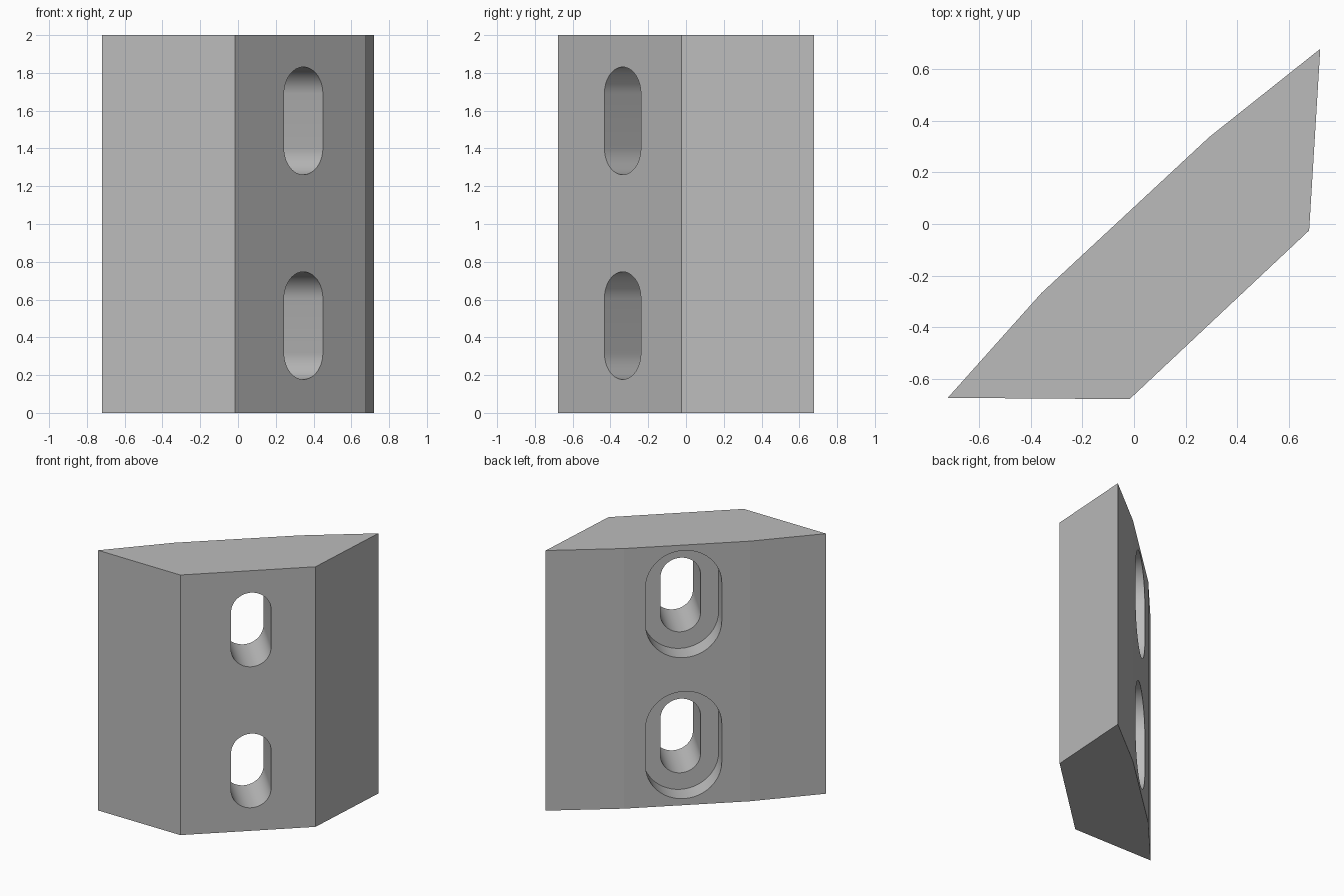
import bpy
import bmesh
import math
from mathutils import Vector, Matrix

cube = bpy.data.objects.get("Cube")
if cube:
    bpy.data.objects.remove(cube, do_unlink=True)

grey = bpy.data.materials.new("plain grey")
grey.use_nodes = True
colour = (0.5, 0.5, 0.5, 1)
grey.diffuse_color = colour
grey.node_tree.nodes["Principled BSDF"].inputs["Base Color"].default_value = colour


def prism(name, outline, depth, matrix=Matrix()):
    """Extrude a flat outline along its local z, then place it."""
    bm = bmesh.new()
    face = bm.faces.new([bm.verts.new((x, y, 0)) for x, y in outline])
    top = bmesh.ops.extrude_face_region(bm, geom=[face])["geom"]
    bmesh.ops.translate(bm, vec=(0, 0, depth),
                        verts=[v for v in top if isinstance(v, bmesh.types.BMVert)])
    bmesh.ops.transform(bm, matrix=matrix, verts=bm.verts)
    bmesh.ops.recalc_face_normals(bm, faces=bm.faces)
    mesh = bpy.data.meshes.new(name)
    bm.to_mesh(mesh)
    bm.free()
    obj = bpy.data.objects.new(name, mesh)
    bpy.context.collection.objects.link(obj)
    mesh.materials.append(grey)
    return obj


def stadium(radius, straight, steps=24):
    """Upright slot outline with round ends."""
    points = []
    for end in (0, 1):
        for i in range(steps + 1):
            a = math.pi * (end + i / steps)
            shift = straight / 2 * (1 - 2 * end)
            points.append((radius * math.cos(a), radius * math.sin(a) + shift))
    return points


# Angled block with a three-facet back
front_a, front_b = Vector((-0.017, -0.677)), Vector((0.677, -0.025))
block = prism("slotted_block", [
    (-0.72, -0.672), front_a, front_b, (0.72, 0.677),
    (0.292, 0.337), (-0.358, -0.267)], 2)

# Slot frame: x along the front face, y up, z out of the front
along = (front_b - front_a).normalized().to_3d()
up = Vector((0, 0, 1))
out = along.cross(up)
turn = Matrix((along, up, out)).transposed().to_4x4()
centre = Vector((0.347, -0.336, 0))
thickness = 0.53
pocket_depth = 0.155

# Two through slots, each with a wider pocket in the back
bpy.context.view_layer.objects.active = block
block.select_set(True)
for height in (0.462, 1.546):
    for radius, start, depth in (
            (0.141, -1, 1.5),
            (0.268, -1, 1 - thickness + pocket_depth)):
        place = Matrix.Translation(centre + up * height + out * start) @ turn
        cutter = prism("slot_cutter", stadium(radius, 0.288), depth, place)
        cutter.hide_render = True
        cut = block.modifiers.new("slot", 'BOOLEAN')
        cut.operation = 'DIFFERENCE'
        cut.solver = 'EXACT'
        cut.object = cutter
        bpy.ops.object.modifier_apply(modifier=cut.name)
        bpy.data.objects.remove(cutter, do_unlink=True)

# Smooth slot walls, sharp block edges
bpy.ops.object.shade_smooth_by_angle(angle=math.radians(15))
for edge in block.data.edges:
    a, b = (block.data.vertices[i].co for i in edge.vertices)
    if abs(a.z - b.z) > 1.9:
        edge.use_edge_sharp = True
